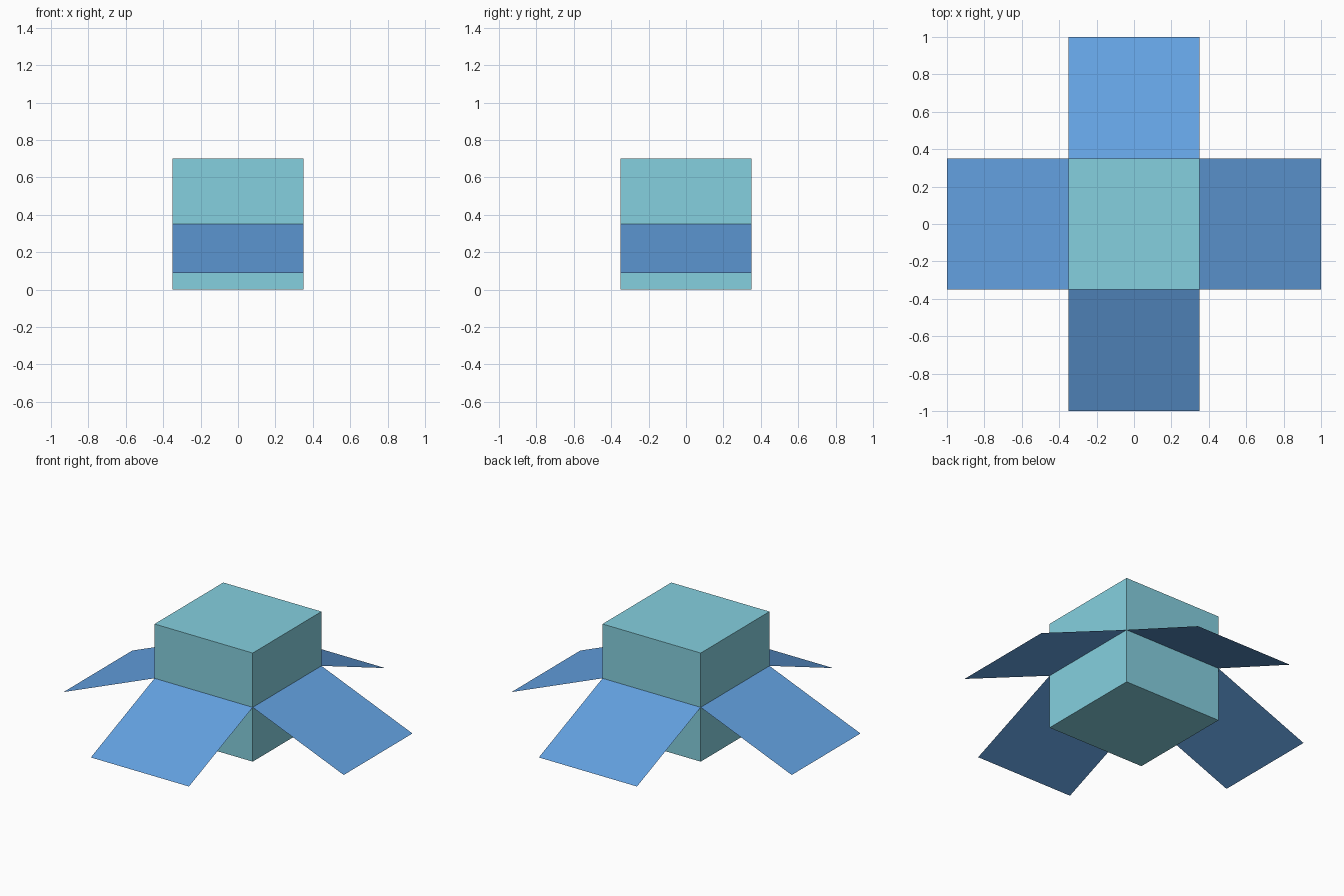
import bpy
import math
from mathutils import Matrix, Vector

SIDE = 0.701                 # edge of the box and of each square flap
TILT = math.radians(22)      # downward slope of the flaps

if "Cube" in bpy.data.objects:
    bpy.data.objects.remove(bpy.data.objects["Cube"], do_unlink=True)


def make_material(name, colour):
    mat = bpy.data.materials.new(name)
    mat.use_nodes = True
    mat.diffuse_color = colour
    mat.node_tree.nodes["Principled BSDF"].inputs["Base Color"].default_value = colour
    return mat


teal = make_material("pale_teal", (0.235, 0.63, 0.737, 1))
blue = make_material("sky_blue", (0.125, 0.356, 0.75, 1))

# Box body
bpy.ops.mesh.primitive_cube_add(size=SIDE, location=(0, 0, SIDE / 2))
body = bpy.context.object
body.name = "box_body"
body.data.materials.append(teal)


# Thin square flaps hinged at mid height, one per side
def add_flap(name, turn):
    half = SIDE / 2
    out = half + SIDE * math.cos(TILT)
    low = half - SIDE * math.sin(TILT)
    corners = [(half, -half, half), (out, -half, low),
               (out, half, low), (half, half, half)]
    spin = Matrix.Rotation(turn, 3, "Z")
    mesh = bpy.data.meshes.new(name)
    mesh.from_pydata([spin @ Vector(c) for c in corners], [], [(0, 1, 2, 3)])
    mesh.materials.append(blue)
    bpy.context.collection.objects.link(bpy.data.objects.new(name, mesh))


for i, side in enumerate(("left", "back", "right", "front")):
    add_flap(side + "_flap", i * math.pi / 2)
